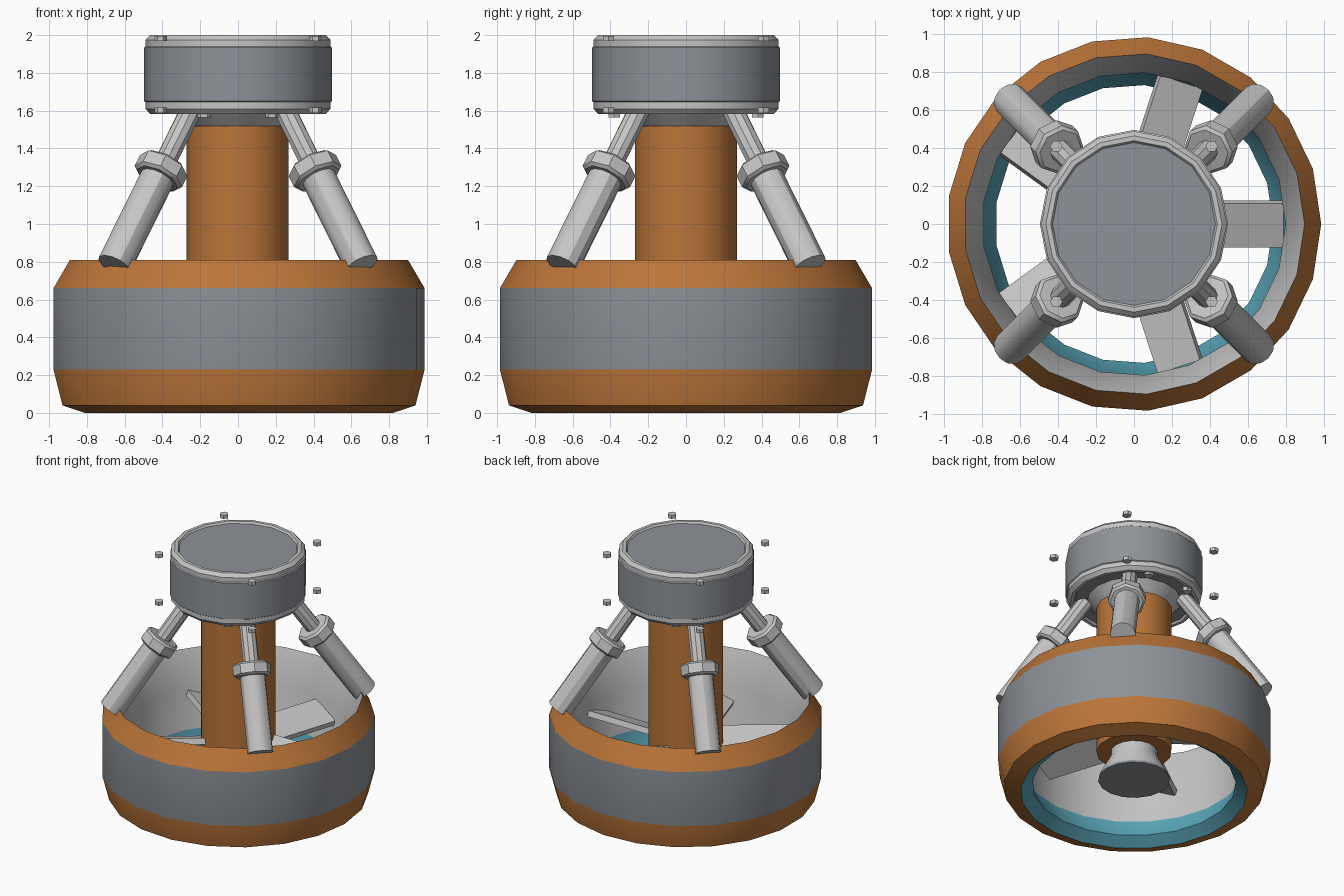
import bpy, bmesh, math
from mathutils import Vector, Matrix

if "Cube" in bpy.data.objects:
    bpy.data.objects.remove(bpy.data.objects["Cube"])


def mat(name, rgb):
    m = bpy.data.materials.new(name)
    m.diffuse_color = (*rgb, 1)
    m.use_nodes = True
    m.node_tree.nodes["Principled BSDF"].inputs["Base Color"].default_value = m.diffuse_color
    return m


ORANGE = mat("burnt_orange", (0.50, 0.18, 0.042))
STEEL = mat("steel_grey", (0.27, 0.29, 0.315))
LIGHT = mat("light_grey", (0.56, 0.56, 0.56))
TEAL = mat("teal", (0.10, 0.37, 0.47))


def finish(name, bm, mats, matrix=Matrix()):
    bmesh.ops.recalc_face_normals(bm, faces=bm.faces)
    bm.transform(matrix)
    me = bpy.data.meshes.new(name)
    bm.to_mesh(me)
    bm.free()
    for m in mats:
        me.materials.append(m)
    ob = bpy.data.objects.new(name, me)
    bpy.context.collection.objects.link(ob)
    return ob


def lathe(name, profile, mats, sides, phase=0.0, loop=False, matrix=Matrix()):
    """Spin (radius, z, material index of the next segment) points round z."""
    bm = bmesh.new()
    rings = []
    for r, z, _ in profile:
        rings.append([bm.verts.new((r * math.cos(a), r * math.sin(a), z))
                      for a in (phase + math.tau * i / sides for i in range(sides))])
    count = len(profile) if loop else len(profile) - 1
    for k in range(count):
        lo, hi = rings[k], rings[(k + 1) % len(rings)]
        for i in range(sides):
            j = (i + 1) % sides
            bm.faces.new((lo[i], lo[j], hi[j], hi[i])).material_index = profile[k][2]
    if not loop:
        bm.faces.new(rings[0]).material_index = profile[0][2]
        bm.faces.new(rings[-1]).material_index = profile[-1][2]
    return finish(name, bm, mats, matrix)


# Duct ring: orange lips, steel band, pale inside and teal throat
lathe("duct_ring", [
    (0.82, 0.0, 0), (0.94, 0.04, 0), (0.988, 0.23, 1), (0.988, 0.66, 0),
    (0.90, 0.81, 2), (0.80, 0.55, 2), (0.80, 0.21, 3), (0.735, 0.06, 3),
], [ORANGE, STEEL, LIGHT, TEAL], 21, loop=True)

# Central column, its neck and the flared hub underneath
lathe("column", [(0.272, 0.33, 0), (0.272, 1.52, 0)], [ORANGE], 15, math.pi)
lathe("neck", [(0.265, 1.52, 0), (0.34, 1.595, 0)], [LIGHT], 16)
lathe("hub_cone", [(0.26, 0.10, 1), (0.255, 0.12, 0), (0.17, 0.28, 0), (0.17, 0.34, 0)],
      [LIGHT, STEEL], 16)

# Drum head with rounded pale rims
lathe("head", [
    (0.43, 1.598, 0), (0.44, 1.583, 1), (0.465, 1.583, 1), (0.49, 1.61, 1),
    (0.49, 1.645, 1), (0.497, 1.65, 0), (0.497, 1.935, 1), (0.49, 1.94, 1),
    (0.49, 1.975, 1), (0.465, 2.0, 1), (0.44, 2.0, 1), (0.43, 1.985, 0),
], [STEEL, LIGHT], 16)
# the rim lips just outside both end discs are pale
for p in bpy.data.objects["head"].data.polygons:
    if len(p.vertices) == 4 and abs(p.center.z - 1.7915) > 0.17:
        p.material_index = 1

# Five pitched fan blades
for i in range(5):
    bm = bmesh.new()
    bmesh.ops.create_cube(bm, size=1)
    shape = Matrix.Diagonal((0.63, 0.25, 0.045, 1))
    place = (Matrix.Rotation(math.tau * i / 5, 4, 'Z')
             @ Matrix.Translation((0.475, 0, 0.46))
             @ Matrix.Rotation(math.radians(21), 4, 'X'))
    finish(f"fan_blade_{i + 1}", bm, [LIGHT], place @ shape)

# Four strut pistons and the corner bolts
for sx in (-1, 1):
    for sy in (-1, 1):
        tag = ("left" if sx < 0 else "right") + ("_front" if sy < 0 else "_back")
        foot = Vector((0.655 * sx, 0.655 * sy, 0.782))
        top = Vector((0.25 * sx, 0.25 * sy, 1.60))
        axis = top - foot
        length = axis.length
        turn = Matrix.Translation(foot) @ axis.to_track_quat('Z', 'Y').to_matrix().to_4x4()
        c = length * 0.61
        lathe("strut_sleeve_" + tag, [(0.093, 0, 0), (0.093, c, 0)], [LIGHT], 12, matrix=turn)
        lathe("strut_collar_" + tag, [
            (0.12, c - 0.05, 0), (0.138, c - 0.035, 0),
            (0.138, c + 0.035, 0), (0.12, c + 0.05, 0)], [LIGHT], 8, matrix=turn)
        lathe("strut_rod_" + tag, [(0.058, c, 0), (0.058, length, 0)], [LIGHT], 10, matrix=turn)
        for level, z in (("upper", 1.982), ("lower", 1.602)):
            lathe(f"bolt_{level}_{tag}", [(0.033, -0.014, 0), (0.033, 0.014, 0)], [LIGHT], 6,
                  matrix=Matrix.Translation((0.41 * sx, 0.41 * sy, z)))
        # small pad where the rod meets the head
        lathe("rod_pad_" + tag, [(0.035, 1.565, 0), (0.035, 1.60, 0)], [LIGHT], 6,
              matrix=Matrix.Translation((0.18 * sx, 0.38 * sy, 0)))

# Smooth the round sides, keep hard edges
for ob in bpy.context.collection.objects:
    ob.select_set(True)
    bpy.context.view_layer.objects.active = ob
bpy.ops.object.shade_smooth_by_angle(angle=math.radians(30))
